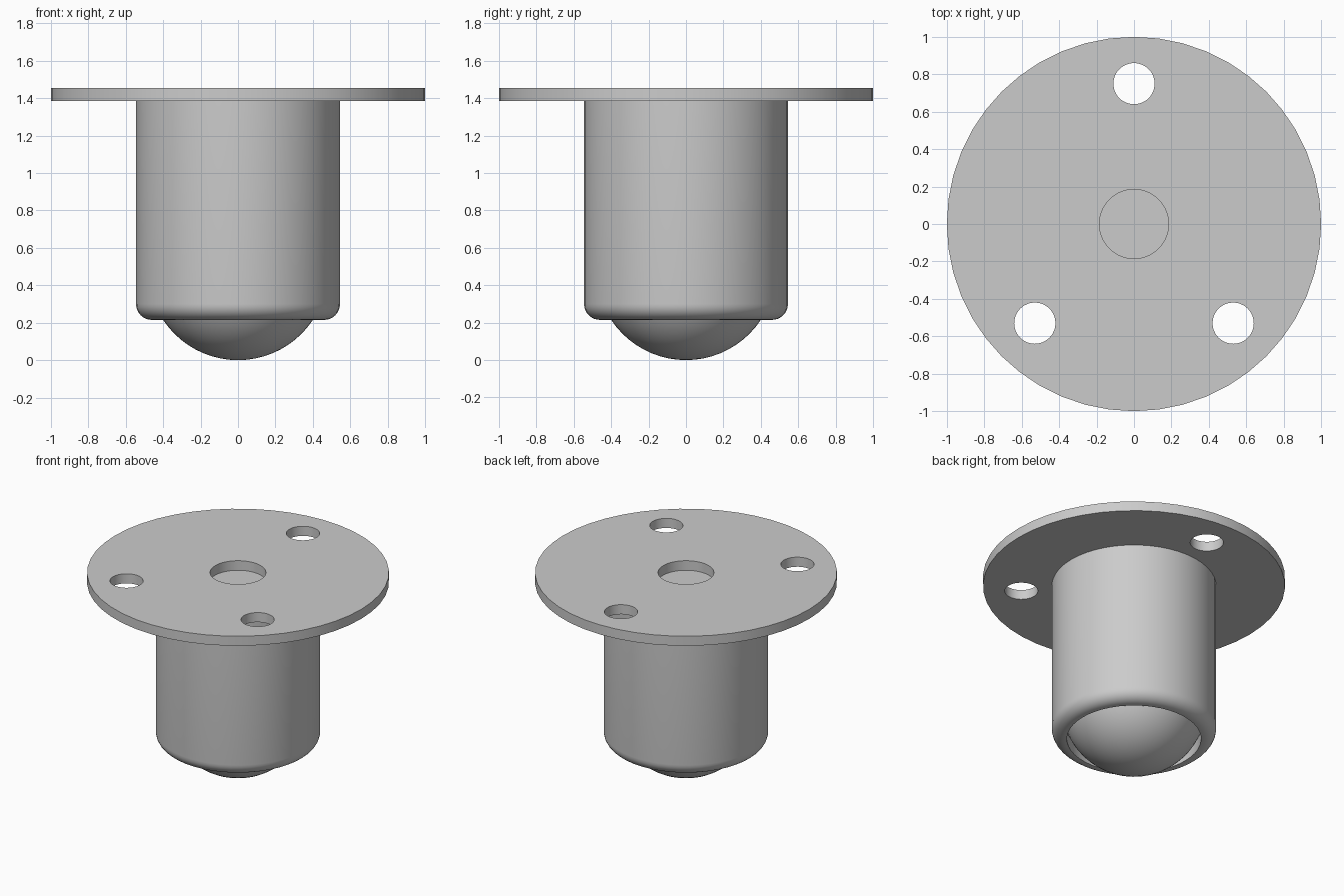
import bpy, bmesh
from math import sin, cos, pi, radians, sqrt
from mathutils import Matrix, Vector

SEGMENTS = 48
FLANGE_BOTTOM, FLANGE_TOP = 1.385, 1.455
BODY_BOTTOM, BODY_RADIUS, FILLET = 0.215, 0.545, 0.085
BALL_RADIUS, MOUTH_RADIUS = 0.48, 0.445

if "Cube" in bpy.data.objects:
    bpy.data.objects.remove(bpy.data.objects["Cube"], do_unlink=True)

steel = bpy.data.materials.new("light grey steel")
steel.use_nodes = True
grey = (0.6, 0.6, 0.6, 1)
steel.diffuse_color = grey
steel.node_tree.nodes["Principled BSDF"].inputs["Base Color"].default_value = grey


def finish(name, bm):
    """Turn a bmesh into a smooth shaded object with sharp edges kept."""
    bmesh.ops.recalc_face_normals(bm, faces=bm.faces)
    mesh = bpy.data.meshes.new(name)
    bm.to_mesh(mesh)
    bm.free()
    mesh.materials.append(steel)
    obj = bpy.data.objects.new(name, mesh)
    bpy.context.collection.objects.link(obj)
    bpy.ops.object.select_all(action="DESELECT")
    obj.select_set(True)
    bpy.context.view_layer.objects.active = obj
    bpy.ops.object.shade_smooth_by_angle(angle=radians(30))
    return obj


def lathe(name, profile):
    """Spin an (r, z) profile around the z axis."""
    bm = bmesh.new()
    verts = [bm.verts.new((r, 0, z)) for r, z in profile]
    edges = [bm.edges.new(pair) for pair in zip(verts, verts[1:])]
    bmesh.ops.spin(bm, geom=verts + edges, cent=(0, 0, 0), axis=(0, 0, 1),
                   angle=2 * pi, steps=SEGMENTS, use_duplicate=False)
    bmesh.ops.remove_doubles(bm, verts=bm.verts, dist=0.0005)
    return finish(name, bm)


# Mounting flange: a disc with three bolt holes and a shallow centre hole
bm = bmesh.new()
circles = [(0, 0, 1.0), (0, 0, 0.185), (0, 0.75, 0.11),
           (-0.53, -0.53, 0.11), (0.53, -0.53, 0.11)]
for x, y, radius in circles:
    bmesh.ops.create_circle(bm, segments=SEGMENTS, radius=radius,
                            matrix=Matrix.Translation((x, y, FLANGE_BOTTOM)))
bmesh.ops.triangle_fill(bm, edges=bm.edges[:], use_beauty=True, normal=(0, 0, 1))
raised = bmesh.ops.extrude_face_region(bm, geom=bm.faces[:], use_keep_orig=True)["geom"]
bmesh.ops.translate(bm, vec=Vector((0, 0, FLANGE_TOP - FLANGE_BOTTOM)),
                    verts=[v for v in raised if isinstance(v, bmesh.types.BMVert)])
finish("mounting_flange", bm)

# Housing: closed top, rounded lower edge, open mouth and inner ball cavity
steps = 8
fillet = [(BODY_RADIUS - FILLET + FILLET * cos(a), BODY_BOTTOM + FILLET - FILLET * sin(a))
          for a in (i * pi / 2 / steps for i in range(steps + 1))]
lip_top = BALL_RADIUS - sqrt(BALL_RADIUS ** 2 - MOUTH_RADIUS ** 2)
cavity = BALL_RADIUS + 0.01
lathe("housing", [(0, FLANGE_BOTTOM), (BODY_RADIUS, FLANGE_BOTTOM)] + fillet +
      [(MOUTH_RADIUS, BODY_BOTTOM), (MOUTH_RADIUS, lip_top),
       (cavity, lip_top + 0.03), (cavity, 2 * cavity), (0, 2 * cavity)])

# Rolling ball held in the mouth of the housing
rings = 32
lathe("ball", [(BALL_RADIUS * sin(i * pi / rings), BALL_RADIUS * (1 - cos(i * pi / rings)))
               for i in range(rings + 1)])
